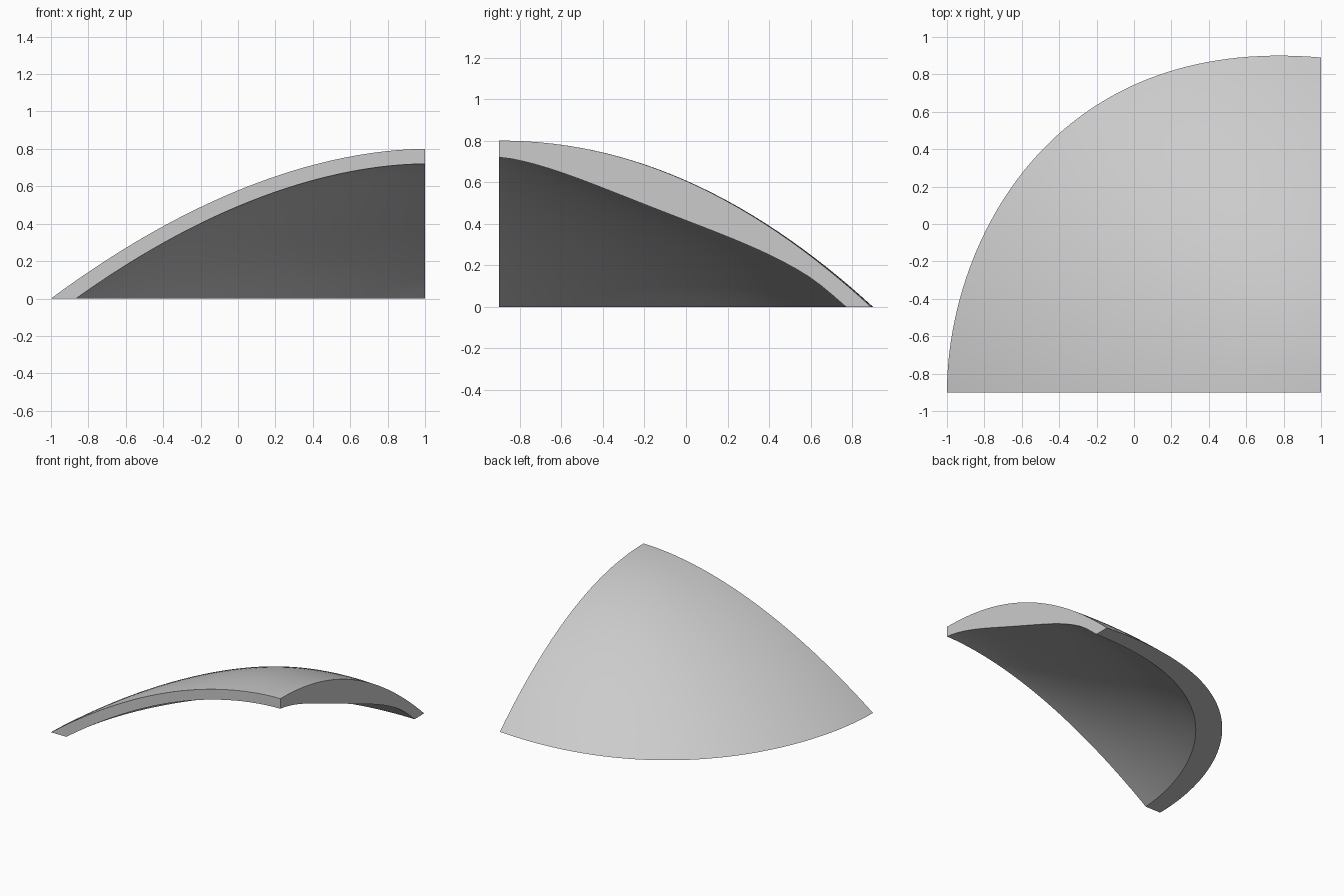
import bpy
import bmesh
import math
from mathutils import Vector

cube = bpy.data.objects.get("Cube")
if cube:
    bpy.data.objects.remove(cube, do_unlink=True)

SPOKES, RINGS = 64, 28
CORNER = Vector((1, -0.9))            # plan position of the highest corner
PLAN = [Vector(p) for p in ((-1, -0.9), (-1, -0.12), (-0.455, 1.02), (1, 0.89))]


def outline(t):
    """Cubic curve of the ground edge in plan."""
    a, b, c, d = PLAN
    s = 1 - t
    return a * s**3 + b * 3 * s * s * t + c * 3 * s * t * t + d * t**3


def fall(r, side):
    """Share of the height lost on the way down a spoke."""
    return r ** (1.85 + 0.21 * side)


def outer_height(r, side):
    return 0.8 * (1 - fall(r, side))


def inner_height(r, side):
    # The soffit sags towards the side cut
    wave = max(0, math.sin(math.pi * min(1, r / 0.92))) ** 1.3
    return 0.72 * (1 - fall(r, side) - 0.15 * side ** 0.6 * wave)


def add_layer(bm, height, inset):
    """Spokes of vertices from the shared high corner down to the ground edge."""
    top = bm.verts.new((*CORNER, height(0, 0)))
    spokes = []
    for j in range(SPOKES + 1):
        reach = outline(j / SPOKES) - CORNER
        angle = math.atan2(reach.y, -reach.x)
        side = math.sin(angle) ** 2
        scale = 1 - inset * (1 + 0.45 * math.sin(2 * angle))
        spoke = [top]
        for i in range(1, RINGS + 1):
            r = i / RINGS
            p = CORNER + reach * r * scale
            spoke.append(bm.verts.new((p.x, p.y, height(r, side))))
        spokes.append(spoke)
    return spokes


def bridge(bm, a, b, smooth):
    """Skin two rows of vertices, using triangles where they share one."""
    for i in range(len(a) - 1):
        ring = list(dict.fromkeys((a[i], a[i + 1], b[i + 1], b[i])))
        bm.faces.new(ring).smooth = smooth


bm = bmesh.new()
outer = add_layer(bm, outer_height, 0)
inner = add_layer(bm, inner_height, 0.067)

# Curved top and soffit
for layer in (outer, inner):
    for a, b in zip(layer, layer[1:]):
        bridge(bm, a, b, True)
# Flat cut ends and flat ground rim
for k in (0, -1):
    bridge(bm, outer[k], inner[k], False)
bridge(bm, [s[-1] for s in outer], [s[-1] for s in inner], False)
bmesh.ops.recalc_face_normals(bm, faces=bm.faces)

mesh = bpy.data.meshes.new("shell_roof")
bm.to_mesh(mesh)
bm.free()
shell = bpy.data.objects.new("shell_roof", mesh)
bpy.context.collection.objects.link(shell)

# Plain grey finish
grey = bpy.data.materials.new("light_grey")
grey.use_nodes = True
colour = (0.6, 0.6, 0.6, 1)
grey.diffuse_color = colour
grey.node_tree.nodes["Principled BSDF"].inputs["Base Color"].default_value = colour
mesh.materials.append(grey)

bpy.ops.object.select_all(action="DESELECT")
shell.select_set(True)
bpy.context.view_layer.objects.active = shell
bpy.ops.object.shade_smooth_by_angle(angle=math.radians(30))
